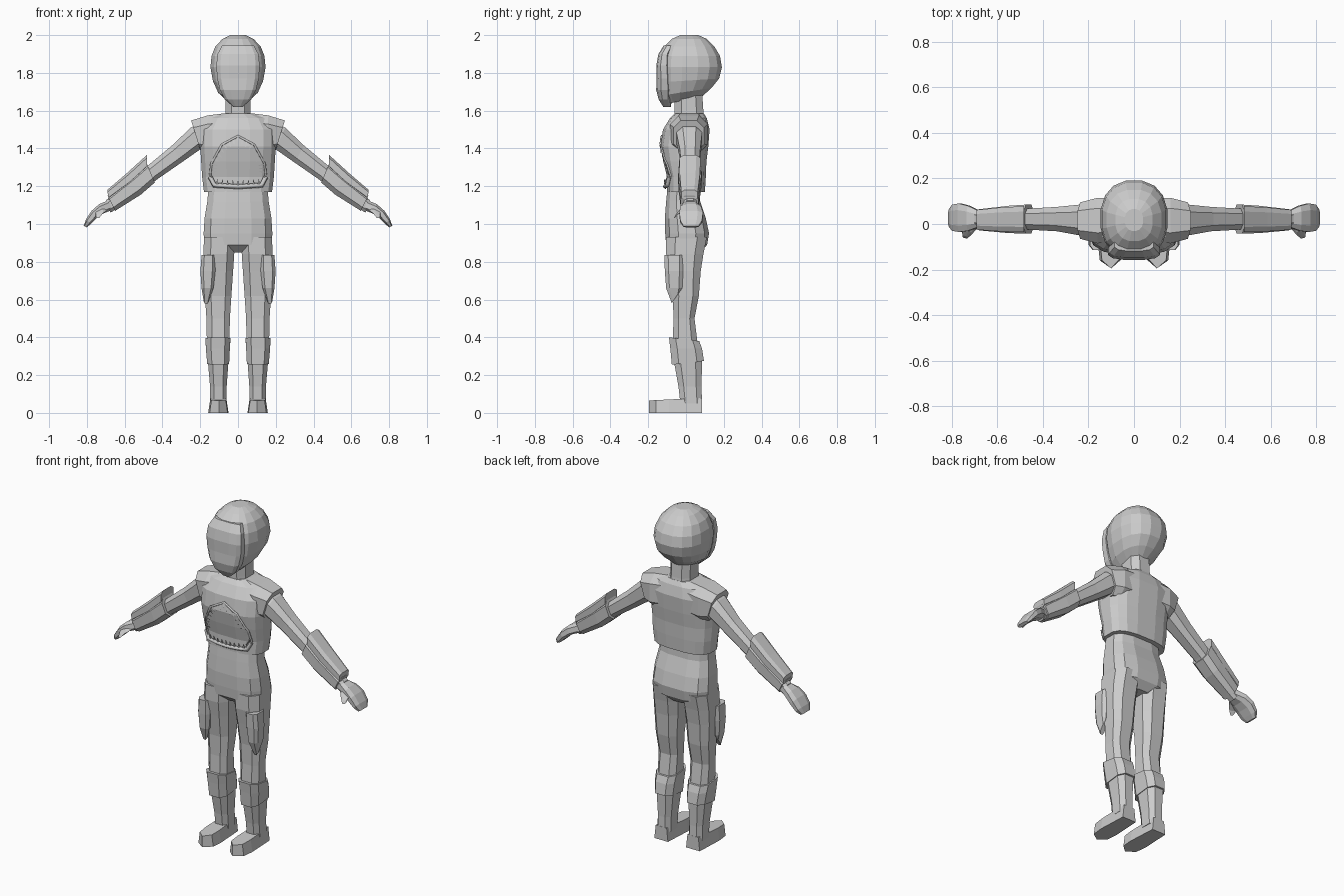
import bpy, bmesh, math
from mathutils import Vector
from mathutils.bvhtree import BVHTree


def make(name, bm, mirror=False):
    bmesh.ops.recalc_face_normals(bm, faces=bm.faces)
    me = bpy.data.meshes.new(name)
    bm.to_mesh(me)
    ob = bpy.data.objects.new(name, me)
    bpy.context.collection.objects.link(ob)
    if mirror:
        ob.modifiers.new("mirror", 'MIRROR').use_mirror_merge = False
    return ob


def loft(name, rings, n=12, p=0.75, mirror=False):
    """Skin rings given as (centre, half axis u, half axis v)."""
    bm = bmesh.new()
    k = math.cos(math.pi / n)
    f = lambda t: math.copysign((abs(t) / k) ** p, t)
    loops = []
    for c, u, v in rings:
        c, u, v = Vector(c), Vector(u), Vector(v)
        angles = [2 * math.pi * (i + 0.5) / n for i in range(n)]
        loops.append([bm.verts.new(c + u * f(math.cos(a)) + v * f(math.sin(a))) for a in angles])
    for a, b in zip(loops, loops[1:]):
        for i in range(n):
            j = (i + 1) % n
            bm.faces.new((a[i], a[j], b[j], b[i]))
    bm.faces.new(loops[0])
    bm.faces.new(loops[-1])
    return make(name, bm, mirror)


def flat(z, x0, x1, y0, y1, tilt=0):
    """Level ring from its extents; tilt raises the back edge."""
    return (((x0 + x1) / 2, (y0 + y1) / 2, z), ((x1 - x0) / 2, 0, 0), (0, (y1 - y0) / 2, tilt))


def limb(top, bot, y0, y1):
    """Ring across an arm from its upper and lower (x, z) points."""
    t, b = Vector((top[0], 0, top[1])), Vector((bot[0], 0, bot[1]))
    c = (t + b) / 2 + Vector((0, (y0 + y1) / 2, 0))
    return (c, (t - b) / 2, (0, (y1 - y0) / 2, 0))


# Head, raised face mask and neck
loft("head", [flat(z, -x, x, a, b, t) for z, x, a, b, t in [
    (1.655, .055, -.105, .085, .02), (1.70, .105, -.13, .135, .02), (1.76, .133, -.14, .175, .01),
    (1.83, .146, -.145, .19, 0), (1.89, .14, -.138, .18, 0), (1.94, .12, -.115, .15, 0),
    (1.98, .082, -.075, .11, 0), (2.0, .04, -.03, .065, 0)]], 16, 0.85)
loft("face_mask", [flat(z, -x, x, a, b) for z, x, a, b in [
    (1.62, .025, -.12, -.08), (1.66, .07, -.145, -.075), (1.71, .096, -.158, -.07),
    (1.77, .11, -.155, -.075), (1.84, .115, -.157, -.08), (1.90, .108, -.146, -.08),
    (1.945, .085, -.118, -.06)]], 12, 0.65)
loft("neck", [flat(1.54, -.07, .07, -.06, .1), flat(1.60, -.065, .065, -.06, .092),
              flat(1.70, -.065, .065, -.06, .085)], 8)

# Jacket with short sleeves
jacket = loft("jacket", [flat(z, -x, x, a, b) for z, x, a, b in [
    (1.17, .18, -.10, .10), (1.25, .19, -.10, .105), (1.33, .195, -.12, .108), (1.41, .20, -.135, .118),
    (1.50, .20, -.122, .125), (1.56, .16, -.085, .11), (1.585, .085, -.06, .095)]], 16, 0.7)
loft("sleeve", [limb((.08, 1.585), (.08, 1.38), -.075, .11),
                limb((.16, 1.575), (.16, 1.375), -.085, .115),
                limb((.248, 1.548), (.198, 1.385), -.065, .095)], 8, 0.7, True)

# Lower body
loft("waist_and_hips", [flat(z, -x, x, a, b) for z, x, a, b in [
    (.85, .07, -.06, .075), (.89, .178, -.105, .112), (.95, .182, -.11, .122), (1.03, .177, -.112, .105),
    (1.12, .162, -.105, .075), (1.22, .155, -.095, .07)]], 12, 0.7)

# Legs, shin guards, thigh plates and boots
loft("leg", [flat(z, a, b, c, d) for z, a, b, c, d in [
    (.05, .06, .148, -.03, .085), (.14, .06, .148, -.04, .082), (.28, .05, .16, -.065, .085),
    (.38, .045, .165, -.07, .06), (.50, .043, .167, -.066, .045), (.62, .035, .175, -.07, .068),
    (.75, .026, .182, -.09, .078), (.84, .02, .183, -.105, .092), (.93, .015, .18, -.105, .11)]], 8, 0.7, True)
loft("shin_guard", [flat(.265, .047, .163, -.075, .095, .01), flat(.34, .043, .17, -.083, .085),
                    flat(.39, .04, .172, -.09, .07, -.01)], 8, 0.65, True)
loft("thigh_plate", [flat(.61, .155, .182, -.075, -.035, .03), flat(.66, .13, .193, -.105, -.02),
                     flat(.75, .12, .199, -.112, -.015), flat(.835, .12, .193, -.115, -.015)], 8, 0.6, True)
plan = [(.055, -.155), (.1, -.195), (.15, -.16), (.158, -.09), (.15, .085), (.06, .085), (.05, -.09)]
bm = bmesh.new()
base = [bm.verts.new((x, y, 0)) for x, y in plan]
top = [bm.verts.new((.104 + (x - .104) * .8, y, .066 + .05 * (y + .19))) for x, y in plan]
for i in range(len(plan)):
    j = (i + 1) % len(plan)
    bm.faces.new((base[i], base[j], top[j], top[i]))
bm.faces.new(base)
bm.faces.new(top)
make("boot", bm, True)

# Arms, gauntlets and hands
loft("arm", [limb((.20, 1.535), (.16, 1.40), -.05, .085), limb((.25, 1.51), (.20, 1.395), -.05, .085),
             limb((.35, 1.415), (.30, 1.325), -.032, .075), limb((.47, 1.315), (.43, 1.235), -.025, .068),
             limb((.60, 1.205), (.56, 1.13), -.02, .06), limb((.70, 1.125), (.675, 1.06), -.01, .055)], 8, 0.75, True)
loft("gauntlet", [limb((.485, 1.325), (.44, 1.22), -.042, .085), limb((.56, 1.26), (.515, 1.155), -.04, .08),
                  limb((.69, 1.15), (.65, 1.07), -.028, .065)], 8, 0.7, True)
loft("gauntlet_fin", [limb((.483, 1.365), (.483, 1.29), -.036, .078), limb((.585, 1.272), (.57, 1.21), -.033, .073),
                      limb((.692, 1.18), (.685, 1.13), -.025, .062)], 8, 0.6, True)
loft("hand", [limb((.68, 1.128), (.665, 1.075), -.01, .055), limb((.735, 1.105), (.715, 1.055), -.03, .08),
              limb((.775, 1.07), (.75, 1.03), -.035, .09), limb((.805, 1.025), (.78, 1.0), -.03, .085),
              limb((.817, .99), (.80, .982), -.012, .065)], 8, 0.7, True)
loft("thumb", [((.715, 0, 1.085), (.025, .01, 0), (0, .02, .018)),
               ((.735, -.035, 1.065), (.02, .008, 0), (0, .012, .015)),
               ((.742, -.057, 1.04), (.01, .003, 0), (0, .005, .009))], 8, 0.7, True)

# Toothed mouth on the chest, projected onto the jacket front
jbm = bmesh.new()
jbm.from_mesh(jacket.data)
tree = BVHTree.FromBMesh(jbm)


def on_chest(x, z, out=0.004):
    hit = tree.ray_cast(Vector((x, -1, z)), Vector((0, 1, 0)))[0]
    return Vector((x, hit.y - out, z))


def along(path, t):
    s = t * (len(path) - 1)
    i = min(int(s), len(path) - 2)
    return tuple(a + (b - a) * (s - i) for a, b in zip(path[i], path[i + 1]))


upper = [(-.148, 1.25), (-.14, 1.32), (-.085, 1.42), (0, 1.465), (.085, 1.42), (.14, 1.32), (.148, 1.25)]
lower = [(.148, 1.25), (.125, 1.205), (0, 1.198), (-.125, 1.205), (-.148, 1.25)]


def lip(name, path, depth, out):
    cu = bpy.data.curves.new(name, 'CURVE')
    cu.dimensions = '3D'
    cu.bevel_depth, cu.bevel_resolution, cu.use_fill_caps = depth, 0, True
    sp = cu.splines.new('POLY')
    sp.points.add(24)
    for i, pt in enumerate(sp.points):
        pt.co = (*on_chest(*along(path, i / 24), out), 1)
    bpy.context.collection.objects.link(bpy.data.objects.new(name, cu))


lip("upper_lip", upper, .007, .002)
lip("lower_lip", lower, .013, .01)

bm = bmesh.new()
for path, count, length, out in ((upper, 19, .034, .004), (lower, 17, .036, .014)):
    for i in range(count):
        t = .06 + .88 * i / (count - 1)
        (x, z), (xa, za), (xb, zb) = (along(path, t + d) for d in (0, -.015, .015))
        # Lower teeth stand upright, upper teeth point into the mouth
        d = Vector((0, 1)) if path is lower else (Vector((0, 1.28)) - Vector((x, z))).normalized()
        tip = on_chest(x + d.x * length, z + d.y * length, out + .003)
        a, b = on_chest(xa, za, out), on_chest(xb, zb, out)
        back = on_chest(x, z, -.004)
        v = [bm.verts.new(q) for q in (a, b, back, tip)]
        for f in ((0, 1, 2), (0, 1, 3), (1, 2, 3), (2, 0, 3)):
            bm.faces.new([v[k] for k in f])
make("teeth", bm)
jbm.free()
